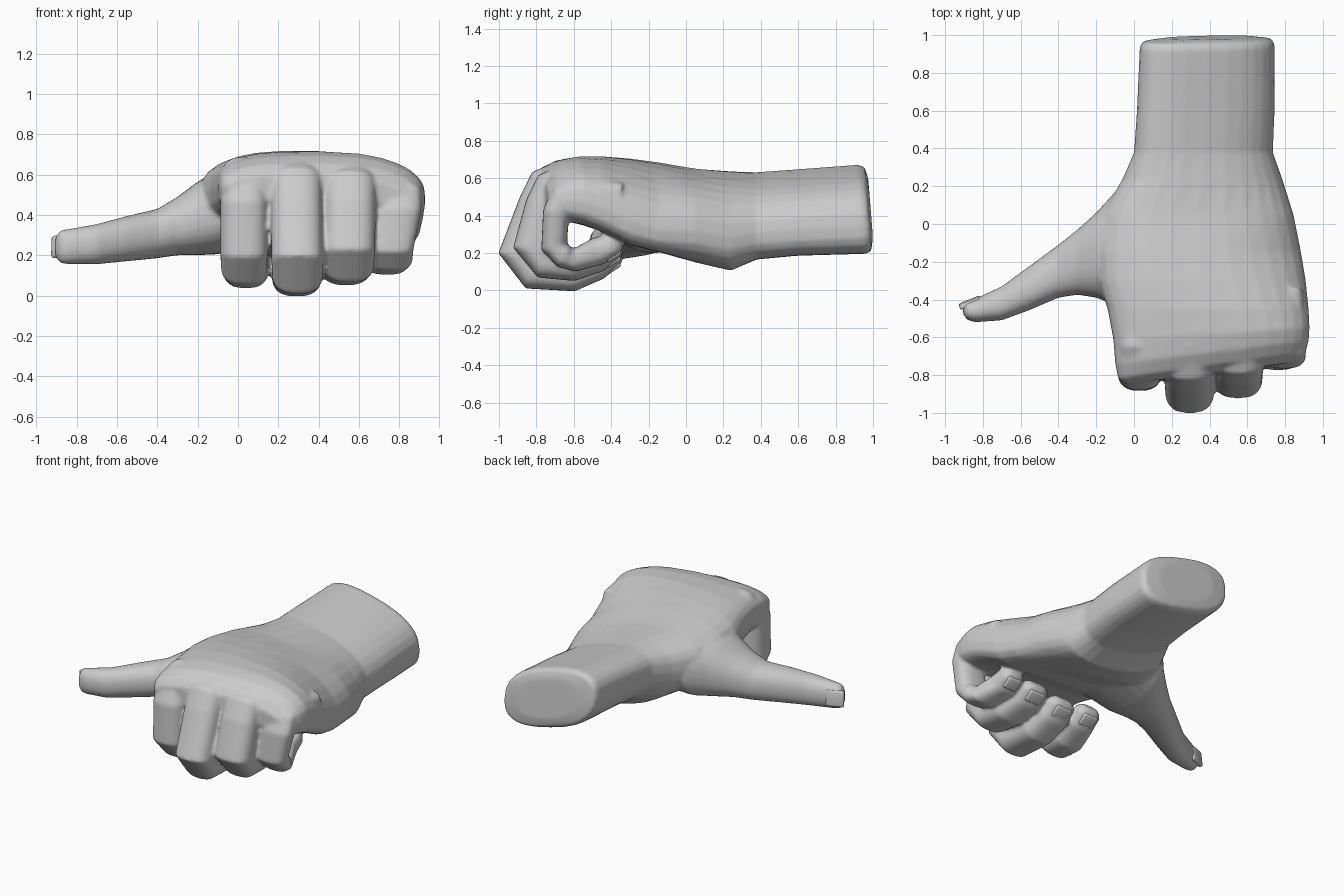
import bpy, bmesh, math
from mathutils import Vector, Matrix

if "Cube" in bpy.data.objects:
    bpy.data.objects.remove(bpy.data.objects["Cube"])

N = 28  # points round each cross-section


def oval(i, n):
    """Point i of a unit superellipse with exponent n."""
    a = 2 * math.pi * i / N
    c, s = math.cos(a), math.sin(a)
    return (math.copysign(abs(c) ** (2 / n), c), math.copysign(abs(s) ** (2 / n), s))


def loft(bm, rings):
    """Skin a closed tube through a list of point rings."""
    vs = [[bm.verts.new(p) for p in r] for r in rings]
    for a, b in zip(vs, vs[1:]):
        for i in range(N):
            j = (i + 1) % N
            bm.faces.new((a[i], a[j], b[j], b[i]))
    bm.faces.new(vs[0])
    bm.faces.new(vs[-1])


def nail(name, centre, axis, normal, length, width):
    """Thin rounded plate lying on a fingertip."""
    y, z = Vector(axis).normalized(), Vector(normal).normalized()
    m = Matrix((y.cross(z), y, z)).transposed().to_4x4()
    bm = bmesh.new()
    bmesh.ops.create_cube(bm, size=1)
    bmesh.ops.scale(bm, vec=(width, length, 0.03), verts=bm.verts)
    bmesh.ops.bevel(bm, geom=bm.edges[:], offset=0.013, segments=3, affect='EDGES', profile=0.5)
    bmesh.ops.transform(bm, matrix=Matrix.Translation(centre) @ m, verts=bm.verts)
    me = bpy.data.meshes.new(name)
    bm.to_mesh(me)
    bm.free()
    me.shade_smooth()
    bpy.context.collection.objects.link(bpy.data.objects.new(name, me))


hand = bmesh.new()

# Forearm and palm: y, x range, z range, squareness, knuckle skew, palm hollow, sideways slant
palm = [
    (.99, .16, .62, .28, .60, 2.5, 0, 0, .06),
    (.975, .045, .73, .21, .66, 2.6, 0, 0, .09),
    (.945, .03, .745, .195, .672, 2.6, 0, 0, .09),
    (.60, .015, .745, .185, .648, 2.6, 0, 0, .09),
    (.38, .0, .735, .165, .632, 2.5, 0, 0, .09),
    (.24, -.06, .785, .105, .637, 2.4, 0, 0, .085),
    (.05, -.17, .845, .125, .652, 2.4, 0, .03, .07),
    (-.15, -.2, .885, .185, .685, 2.4, 0, .05, .05),
    (-.30, -.19, .91, .22, .705, 2.6, 0, .05, .03),
    (-.45, -.14, .925, .31, .718, 2.9, 0, .02, .01),
    (-.58, -.11, .93, .36, .715, 3.1, .06, 0, 0),
    (-.68, -.10, .925, .38, .695, 3.1, .12, 0, 0),
    (-.75, -.085, .91, .42, .655, 3.0, .14, 0, 0),
    (-.79, -.05, .86, .47, .60, 2.8, .13, 0, 0),
]
rings = []
for y, x0, x1, z0, z1, n, skew, hollow, slant in palm:
    # Height that keeps the overall z range once the section is slanted
    q = n / (n - 1)
    hz = (((z1 - z0) / 2) ** q - slant ** q) ** (1 / q)
    ring = []
    for i in range(N):
        u, v = oval(i, n)
        x = (x0 + x1) / 2 + u * (x1 - x0) / 2
        z = (z0 + z1) / 2 + v * hz - slant * u
        if y < 0:
            z -= .06 * max(u, 0) ** 2
        if v < 0:
            z += hollow * (1 - u * u)
        tilt = .08 * (.4 - z) if y > .9 else 0
        ring.append((x, y + skew * (x - .4) + tilt, z))
    rings.append(ring)
loft(hand, rings)

# Thumb: x, y range, z range
thumb = [
    (.15, -.42, .25, .26, .58),
    (-.10, -.43, .17, .205, .62),
    (-.20, -.39, .06, .20, .565),
    (-.30, -.375, -.03, .20, .49),
    (-.40, -.39, -.11, .185, .43),
    (-.55, -.455, -.22, .17, .395),
    (-.70, -.51, -.33, .155, .355),
    (-.84, -.52, -.395, .155, .33),
    (-.88, -.51, -.41, .16, .325),
    (-.905, -.48, -.42, .19, .29),
]
loft(hand, [[(x, (y0 + y1) / 2 + oval(i, 2.3)[0] * (y1 - y0) / 2,
              (z0 + z1) / 2 + oval(i, 2.3)[1] * (z1 - z0) / 2) for i in range(N)]
            for x, y0, y1, z0, z1 in thumb])
nail("thumb_nail", (-.868, -.418, .242), (-.9, -.36, 0), (-.36, .9, .1), .12, .11)

# Curled fingers: x at top / bend / tip, half width, knuckle y, bend y,
# lowest z, half thickness, height of the knuckle
fingers = {
    "index": (.03, .03, .06, .118, -.88, -.89, .035, .115, .575),
    "middle": (.29, .295, .28, .130, -.895, -1.01, -.005, .125, .58),
    "ring": (.555, .55, .50, .130, -.86, -.93, .05, .115, .57),
    "little": (.80, .76, .69, .110, -.765, -.78, .10, .07, .54),
}
for name, (xt, xb, xe, w, ky, by, b, t, zt) in fingers.items():
    h = max(t * .78, .06)
    path = [
        (xt, ky + .42, zt - .03, w * .85, t),
        (xt, ky + t + .12, zt, w * .97, t),
        (xt, ky + t + .035, zt - .035, w, t),
        (xt, ky + t, zt - .12, w, t),
        (xb, by + t + .005, b + t + .06, w, t),
        (xb, by + t + .06, b + h + .02, w * .97, h * 1.1),
        (xb * .7 + xe * .3, -.60, b + h, w * .93, h),
        (xe, -.47, b * .75 + .135, w * .86, .075),
        (xe, -.385, b * .55 + .19, w * .76, .062),
        (xe, -.36, b * .55 + .21, w * .5, .04),
    ]
    rings = []
    for k, (x, y, z, hw, ht) in enumerate(path):
        p, q = path[max(k - 1, 0)], path[min(k + 1, len(path) - 1)]
        d = Vector((0, q[1] - p[1], q[2] - p[2])).normalized()
        nrm = Vector((0, -d.z, d.y))
        rings.append([Vector((x + oval(i, 2.6)[0] * hw, y, z)) + nrm * oval(i, 2.6)[1] * ht
                      for i in range(N)])
    loft(hand, rings)
    # Nail on the outer side of the fingertip
    nail(name + "_nail", (xe, -.415 + .028, b * .6 + .172 - .048),
         (0, .84, .54), (0, .54, -.84), .085, w * .95)

# Fuse all parts into one skin and soften the joins
bmesh.ops.recalc_face_normals(hand, faces=hand.faces)
mesh = bpy.data.meshes.new("hand")
hand.to_mesh(mesh)
hand.free()
obj = bpy.data.objects.new("hand", mesh)
bpy.context.collection.objects.link(obj)
remesh = obj.modifiers.new("fuse", 'REMESH')
remesh.mode = 'VOXEL'
remesh.voxel_size = .011
remesh.use_smooth_shade = True
soften = obj.modifiers.new("soften", 'SMOOTH')
soften.factor = .5
soften.iterations = 8
